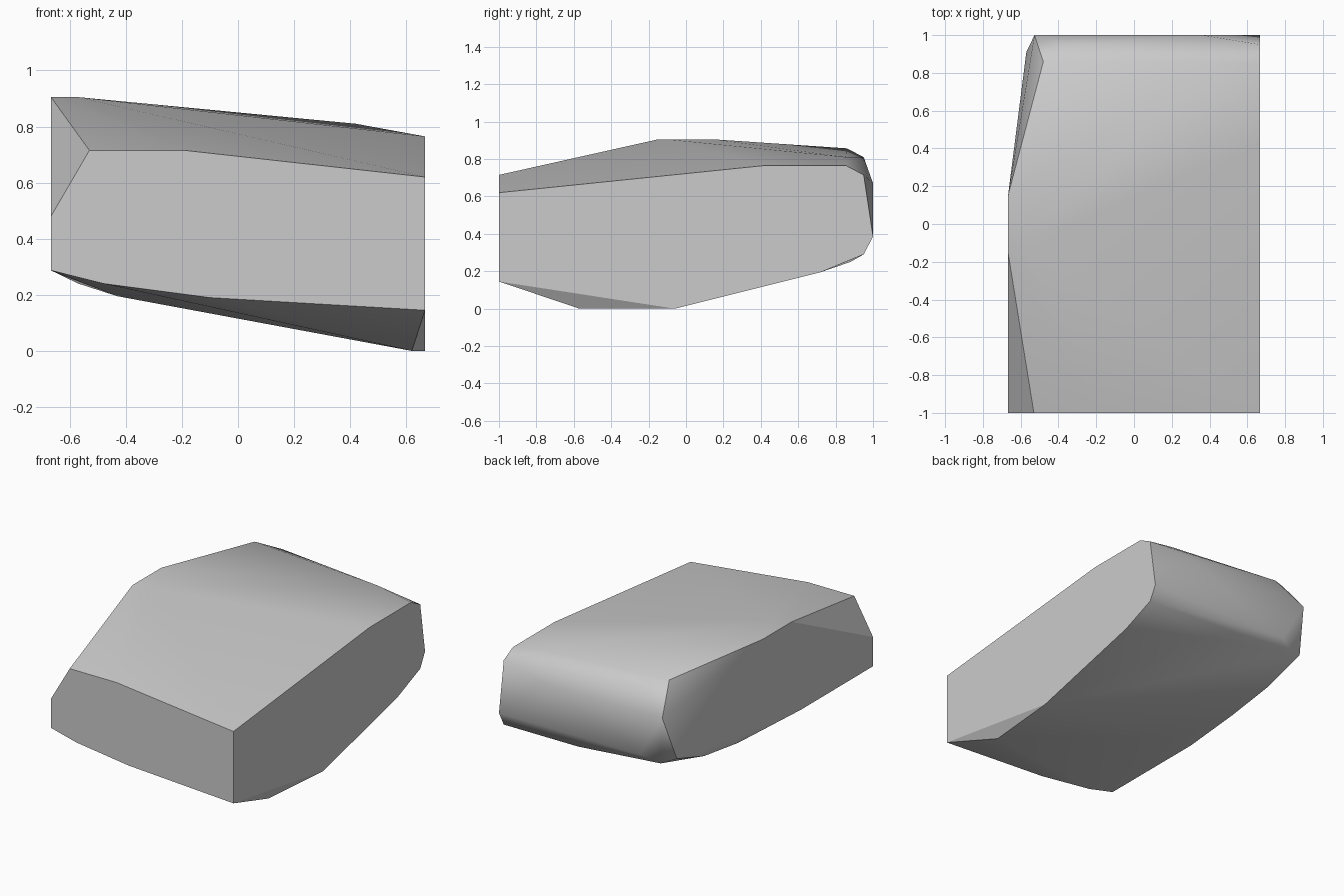
import bpy
import bmesh
import math
from mathutils import Vector

default_cube = bpy.data.objects.get("Cube")
if default_cube:
    bpy.data.objects.remove(default_cube, do_unlink=True)

HALF_WIDTH = 0.667


def make_material(name, colour):
    material = bpy.data.materials.new(name)
    material.use_nodes = True
    material.diffuse_color = colour
    shader = material.node_tree.nodes["Principled BSDF"]
    shader.inputs["Base Color"].default_value = colour
    return material


def is_cap(face):
    """True for the flat cut sides and the flat front of the block."""
    return abs(face.normal.x) > 0.6 or face.normal.y < -0.8


def make_hull(name, points, material):
    mesh = bpy.data.meshes.new(name)
    bm = bmesh.new()
    for point in points:
        bm.verts.new(point)
    result = bmesh.ops.convex_hull(bm, input=bm.verts[:])
    loose = [v for v in bm.verts if not v.link_faces]
    bmesh.ops.delete(bm, geom=loose, context="VERTS")
    bmesh.ops.dissolve_limit(bm, angle_limit=math.radians(1),
                             verts=bm.verts[:], edges=bm.edges[:])
    bmesh.ops.recalc_face_normals(bm, faces=bm.faces[:])
    bm.normal_update()
    # Rounded top, back and underside; crisp borders around the caps
    for face in bm.faces:
        face.smooth = True
    for edge in bm.edges:
        touches_cap = any(is_cap(face) for face in edge.link_faces)
        sharp_turn = edge.calc_face_angle(0) > math.radians(24)
        edge.smooth = not (touches_cap and sharp_turn)
    bm.to_mesh(mesh)
    bm.free()
    mesh.materials.append(material)
    block = bpy.data.objects.new(name, mesh)
    bpy.context.collection.objects.link(block)
    return block


# Flat side cut, as depth and height
side_outline = [(-1, 0.62), (0.42, 0.765), (0.855, 0.765), (0.95, 0.715),
                (1, 0.385), (0.95, 0.29), (0.72, 0.195), (-0.06, 0),
                (-1, 0.145)]
# Flat front, as width and height
front_outline = [(-0.53, 0.715), (-0.19, 0.715), (-0.1, 0.19),
                 (-0.48, 0.24), (-HALF_WIDTH, 0.287), (-HALF_WIDTH, 0.48)]
# Opposite side, as depth and height
far_outline = [(-0.15, 0.905), (0.15, 0.905), (-0.25, 0.287)]
# Flat back panel, as width and height
back_outline = [(-0.527, 0.67), (0.36, 0.67), (-0.36, 0.385)]
# Rounded top shoulder, underside and rear corner
shoulder = [(-0.57, -0.1, 0.905), (-0.48, 0.86, 0.857),
            (-0.34, 0.95, 0.81), (0.42, 0.855, 0.81)]
underside = [(0.62, -0.57, 0), (-0.43, -0.1, 0.195), (0.17, 0.88, 0.25)]
rear_corner = [(-0.57, 0.27, 0.24), (-0.56, 0.61, 0.28),
               (-0.57, 0.91, 0.38), (-0.48, 0.95, 0.34)]

points = [Vector((HALF_WIDTH, y, z)) for y, z in side_outline]
points += [Vector((x, -1, z)) for x, z in front_outline]
points += [Vector((-HALF_WIDTH, y, z)) for y, z in far_outline]
points += [Vector((x, 1, z)) for x, z in back_outline]
points += [Vector(p) for p in shoulder + underside + rear_corner]

stone_grey = make_material("stone_grey", (0.6, 0.6, 0.6, 1))
make_hull("rock_block", points, stone_grey)
